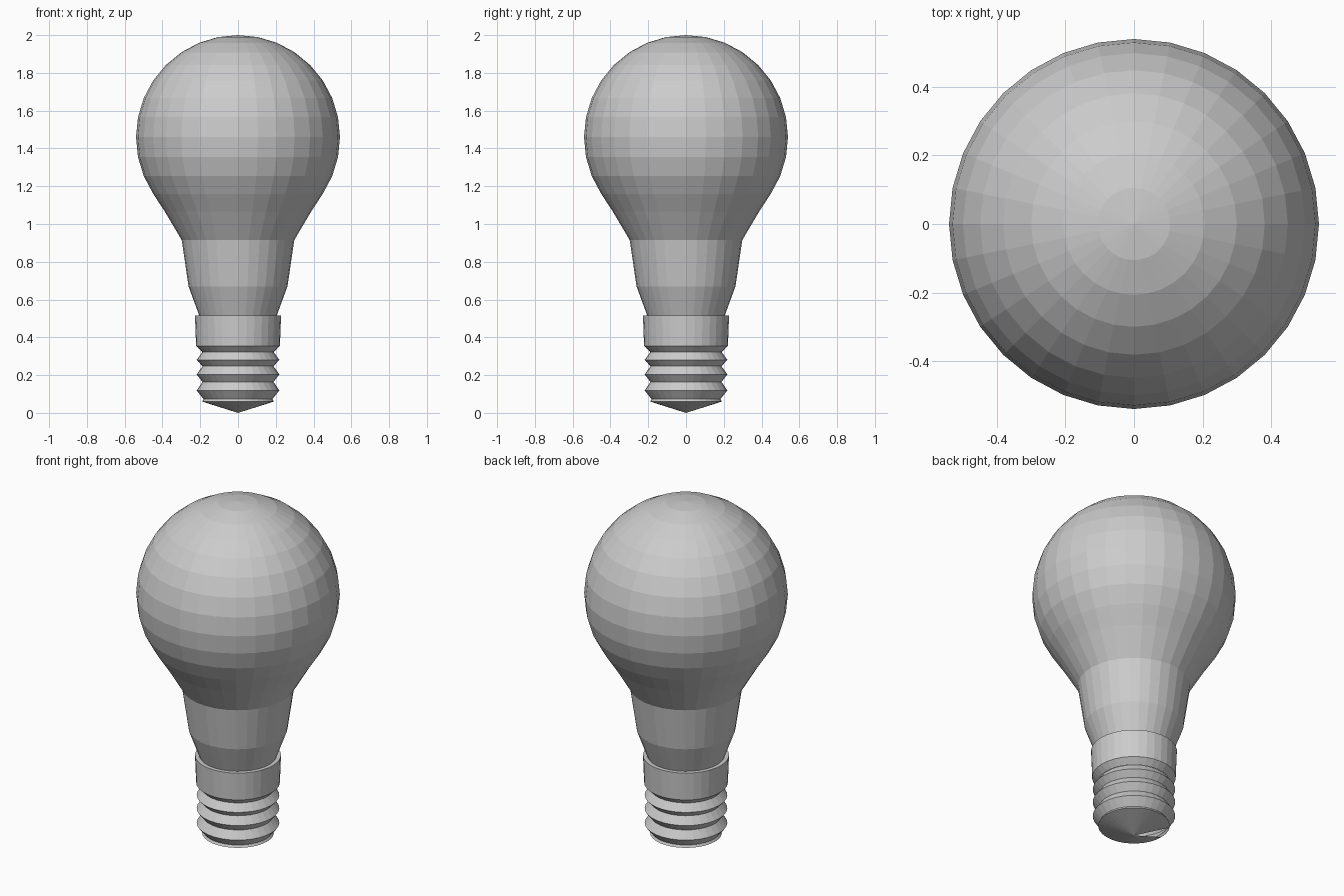
import bpy
import bmesh
from math import sin, cos, pi

SIDES = 32
STEP = 2 * pi / SIDES

cube = bpy.data.objects.get("Cube")
if cube:
    bpy.data.objects.remove(cube, do_unlink=True)

grey = bpy.data.materials.new("light grey")
grey.use_nodes = True
grey.diffuse_color = (0.6, 0.6, 0.6, 1)
grey.node_tree.nodes["Principled BSDF"].inputs["Base Color"].default_value = (0.6, 0.6, 0.6, 1)


def lathe(name, profile, skip=()):
    """Revolve (radius, height) points, listed from bottom to top, about z."""
    bm = bmesh.new()
    rings = []
    for r, z in profile:
        if r < 1e-4:
            rings.append([bm.verts.new((0, 0, z))] * SIDES)
        else:
            rings.append([bm.verts.new((r * cos(i * STEP), r * sin(i * STEP), z))
                          for i in range(SIDES)])
    for low, high in zip(rings, rings[1:]):
        for i in range(SIDES):
            j = (i + 1) % SIDES
            corners = list(dict.fromkeys((low[i], low[j], high[j], high[i])))
            if not (low is rings[0] and i in skip):
                bm.faces.new(corners)
    mesh = bpy.data.meshes.new(name)
    bm.to_mesh(mesh)
    bm.free()
    mesh.materials.append(grey)
    obj = bpy.data.objects.new(name, mesh)
    bpy.context.collection.objects.link(obj)
    return obj


# Glass: tapered neck flowing into a faceted globe
RADIUS, CENTRE = 0.54, 1.46
neck = [(0.2, 0.5), (0.207, 0.52), (0.262, 0.67), (0.298, 0.915), (0.387, 1.065)]
globe = [(RADIUS * sin(k * STEP), CENTRE + RADIUS * cos(k * STEP)) for k in range(11, -1, -1)]
lathe("glass_bulb", neck + globe)

# Collar holding the glass
lathe("collar", [(0.19, 0.323), (0.222, 0.355), (0.228, 0.515), (0.195, 0.515)])

# Ridged screw thread above a short rim
thread = [(0.19, 0.06), (0.182, 0.073)]
for peak, valley in ((0.119, 0.164), (0.204, 0.247), (0.281, 0.323)):
    thread += [(0.219, peak), (0.188, valley)]
lathe("screw_thread", thread)

# Pointed contact with an open wedge on its right side
lathe("contact_tip", [(0, 0), (0.19, 0.06)], skip=(13, 14, 15))
